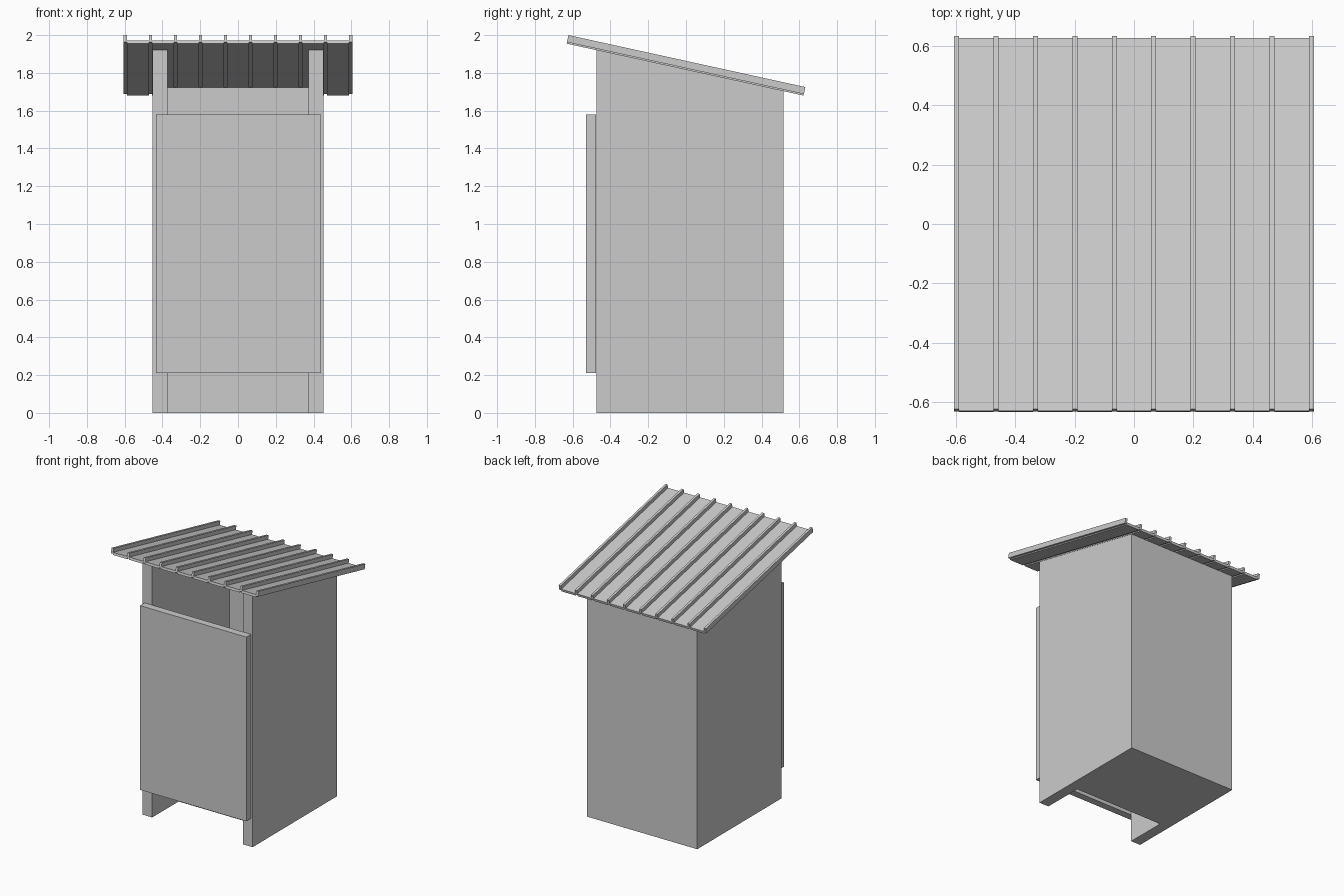
import bpy, bmesh
from math import atan2, sin, cos
from mathutils import Vector

if "Cube" in bpy.data.objects:
    bpy.data.objects.remove(bpy.data.objects["Cube"])

SLOPE = 0.2193
EAVE_Y, EAVE_Z = -0.632, 1.955


def roof_z(y):
    """Height of the roof underside at depth y."""
    return EAVE_Z - SLOPE * (y - EAVE_Y)


def prism(name, points, sweep):
    """Extrude a closed 3D outline along a vector."""
    bm = bmesh.new()
    face = bm.faces.new([bm.verts.new(p) for p in points])
    ext = bmesh.ops.extrude_face_region(bm, geom=[face])
    bmesh.ops.translate(bm, vec=sweep,
                        verts=[g for g in ext["geom"] if isinstance(g, bmesh.types.BMVert)])
    bmesh.ops.recalc_face_normals(bm, faces=bm.faces)
    mesh = bpy.data.meshes.new(name)
    bm.to_mesh(mesh)
    bm.free()
    obj = bpy.data.objects.new(name, mesh)
    bpy.context.collection.objects.link(obj)
    return obj


def slab(name, x0, x1, yz):
    """Extrude a side profile across x."""
    return prism(name, [(x0, y, z) for y, z in yz], (x1 - x0, 0, 0))


def under_roof(y0, y1):
    return [(y0, 0), (y1, 0), (y1, roof_z(y1)), (y0, roof_z(y0))]


def rect(y0, y1, z0, z1):
    return [(y0, z0), (y1, z0), (y1, z1), (y0, z1)]


FRONT, BACK, INNER_BACK = -0.475, 0.515, 0.43
OUT, INN = 0.453, 0.373

# Walls, sloped along the top
slab("left_wall", -OUT, -INN, under_roof(FRONT, BACK))
slab("right_wall", INN, OUT, under_roof(FRONT, BACK))
slab("back_wall", -INN, INN, under_roof(INNER_BACK, BACK))

# Bench filling the rear of the interior
slab("bench", -INN, INN, rect(-0.165, INNER_BACK, 0, 0.5))

# Door hung on the front
slab("door", -0.435, 0.44, rect(-0.53, -0.476, 0.21, 1.58))

# Ribbed roof sheet: cross-section swept down the slope
RIBS, HALF, RIB_W = 10, 0.605, 0.017
PAN_TOP, RIB_BASE, RIB_TOP = 0.018, 0.008, 0.046
step = (2 * HALF - RIB_W) / (RIBS - 1)
top, bottom = [], []
for i in range(RIBS):
    a = -HALF + i * step
    b = a + RIB_W
    if i > 0:
        top.append((a, PAN_TOP))
        bottom.append((a, 0))
    top += [(a, RIB_TOP), (b, RIB_TOP)]
    bottom += [(a, RIB_BASE), (b, RIB_BASE)]
    if i < RIBS - 1:
        top.append((b, PAN_TOP))
        bottom.append((b, 0))
angle = atan2(SLOPE, 1)
outline = [Vector((x, EAVE_Y + n * sin(angle), EAVE_Z + n * cos(angle)))
           for x, n in top + bottom[::-1]]
prism("roof_sheet", outline, Vector((0, cos(angle), -sin(angle))) * 1.284)
